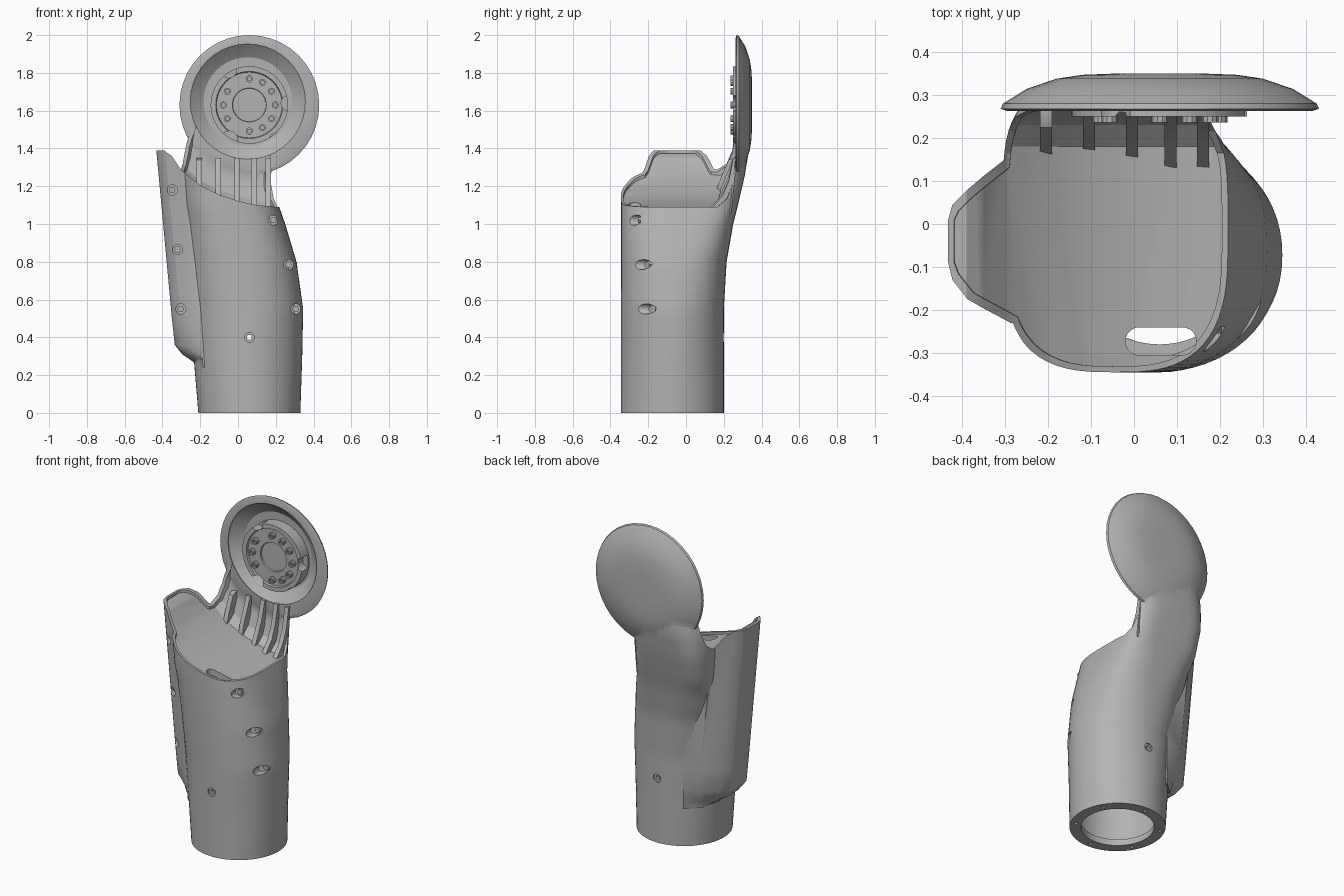
import bpy, bmesh, math

old = bpy.data.objects.get("Cube")
if old:
    bpy.data.objects.remove(old, do_unlink=True)

grey = bpy.data.materials.new("matte_grey")
grey.use_nodes = True
colour = (0.45, 0.45, 0.45, 1)
grey.diffuse_color = colour
grey.node_tree.nodes["Principled BSDF"].inputs["Base Color"].default_value = colour


def loft(name, rings):
    """Closed skin through a list of point rings."""
    bm = bmesh.new()
    rows = [[bm.verts.new(p) for p in ring] for ring in rings]
    n = len(rows[0])
    for a, b in zip(rows, rows[1:]):
        for i in range(n):
            j = (i + 1) % n
            bm.faces.new((a[i], a[j], b[j], b[i]))
    bm.faces.new(rows[0][::-1])
    bm.faces.new(rows[-1])
    bmesh.ops.recalc_face_normals(bm, faces=bm.faces)
    mesh = bpy.data.meshes.new(name)
    bm.to_mesh(mesh)
    bm.free()
    mesh.materials.append(grey)
    obj = bpy.data.objects.new(name, mesh)
    bpy.context.collection.objects.link(obj)
    return obj


def turned(name, x, z, profile, n=32):
    """Round part about the y direction; profile is (radius, y)."""
    angles = [math.tau * i / n for i in range(n)]
    return loft(name, [[(x + r * math.cos(a), y, z + r * math.sin(a)) for a in angles]
                       for r, y in profile])


def combine(target, tool, op="DIFFERENCE"):
    mod = target.modifiers.new("cut", "BOOLEAN")
    mod.operation, mod.solver, mod.object = op, "EXACT", tool
    bpy.context.view_layer.objects.active = target
    bpy.ops.object.modifier_apply(modifier=mod.name)
    bpy.data.objects.remove(tool, do_unlink=True)
    return target


def lerp_table(table, t):
    for a, b in zip(table, table[1:]):
        if t <= b[0]:
            k = max(0, (t - a[0]) / (b[0] - a[0]))
            return [p + (q - p) * k for p, q in zip(a, b)][1:]
    return list(table[-1][1:])


# Sleeve sections: z, left x, right x, front y, back y, front and back squareness
SECTIONS = [
    (0, -.21, .33, -.345, .2, 2, 2),
    (.3, -.235, .34, -.345, .2, 2, 2),
    (.55, -.25, .345, -.345, .2, 2.1, 2.1),
    (.8, -.27, .31, -.345, .215, 2.3, 2.5),
    (1.0, -.285, .25, -.345, .25, 2.6, 3.4),
    (1.1, -.295, .215, -.345, .275, 2.9, 4.5),
    (1.25, -.305, .2, -.345, .31, 3.1, 4.5),
    (1.4, -.31, .24, -.345, .335, 3.1, 3.5),
    (1.6, -.31, .32, -.345, .335, 3, 2.4),
]
RIM = [(-.5, 1.39), (-.39, 1.388), (-.35, 1.36), (-.3, 1.285), (-.2, 1.205),
       (-.1, 1.155), (0, 1.122), (.1, 1.1), (.2, 1.09), (.5, 1.085)]


def rim(x):
    return lerp_table(RIM, x)[0]


def section(z, d, n=64):
    xl, xr, yf, yb, nf, nb = lerp_table(SECTIONS, z)
    cx, cy, a, b = (xl + xr) / 2, (yf + yb) / 2, (xr - xl) / 2 - d, (yb - yf) / 2 - d
    ring = []
    for i in range(n):
        t = math.tau * i / n
        c, s = math.cos(t), math.sin(t)
        e = 2 / (nb if s > 0 else nf)
        ring.append((cx + a * math.copysign(abs(c) ** e, c),
                     cy + b * math.copysign(abs(s) ** e, s), z))
    return ring


def sleeve(d):
    """Main tube with its side ridge, shrunk inwards by d."""
    body = loft("sleeve", [section(i * .05, d) for i in range(33)])
    rings = []
    for z, x in [(.24, -.2), (.28, -.25), (.31, -.295), (.36, -.335), (.5, -.35), (1.45, -.438)]:
        x += d
        w = min(1, (z - .2) / .2)
        flare = -.19 - .1 * (z - .3) + d
        rings.append([(-.1, -.25 + d, z), (flare, -.23 + d, z),
                      (min(flare, x + .045), -.175 + d, z), (x + .01, -.13 + d, z),
                      (x, -.09, z), (x, .01, z), (x + .01, .045 - d, z),
                      (min(flare, x + .045), .08 - d, z),
                      (flare, .08 + .08 * w - d, z), (-.1, .17 - d, z)])
    return combine(body, loft("ridge", rings), "UNION")


def space_above(d):
    """Open space over the sloping deck and ahead of the neck, grown by d."""
    rings = []
    for x in sorted([-.7, .7] + [r[0] for r in RIM]):
        f = rim(x) - d
        rings.append([(x, -.8, f), (x, .165 + d, f), (x, .215 + d, f + .04),
                      (x, .245 + d, f + .12), (x, .262 + d, f + .25),
                      (x, .262 + d, 2.3), (x, -.8, 2.3)])
    return loft("space", rings)


# Sleeve with sloping deck, thin raised lip and hollow underside
arm = combine(sleeve(0), space_above(0))
combine(arm, combine(sleeve(.014), space_above(.015), "INTERSECT"))
cavity = loft("cavity", [section(z, d) for z, d in
                         [(-.02, .065), (.04, .065), (.041, .03)]] +
              [section(.1 * i, .03) for i in range(1, 15)])
combine(arm, combine(cavity, space_above(.055)))

# Round shoulder dish on the neck
CX, CZ = .06, 1.63
combine(arm, turned("dish", CX, CZ, [(.355, .263), (.37, .268), (.365, .28), (.31, .314),
                                     (.24, .338), (.18, .347), (.1, .35)], 40), "UNION")
combine(arm, turned("bowl", .052, 1.648, [(.305, .1), (.305, .268), (.28, .29),
                                          (.235, .322), (.1, .325)], 40))

# Slot in the deck
slot = []
for z in (.95, 1.3):
    ring = []
    for i in range(16):
        a = math.tau * (i + .5) / 16
        ring.append((.0625 + math.copysign(.05, math.cos(a)) + .0325 * math.cos(a),
                     -.2725 + .0325 * math.sin(a), z))
    slot.append(ring)
combine(arm, loft("slot", slot))

# Bolt pockets: x, z, depth position of the seat
POCKETS = [(-.348, 1.18, -.14), (-.32, .865, -.14), (-.303, .55, -.13),
           (.187, 1.02, -.24), (.268, .785, -.18), (.305, .55, -.15)]
for x, z, seat in POCKETS:
    combine(arm, turned("pocket", x, z, [(.027, -.6), (.027, seat)], 16))

# Through hole from front to back with shallow counterbores
combine(arm, turned("hole", CX, .4, [(.013, -.6), (.013, .6)], 12))
for y0, y1 in ((-.6, -.335), (.6, .19)):
    combine(arm, turned("counterbore", CX, .4, [(.026, y0), (.026, y1)], 16))

# Screw holes in the bottom flange
for i in range(6):
    a = math.tau * (i + .5) / 6
    x, y = CX + .238 * math.cos(a), -.0725 + .238 * math.sin(a)
    combine(arm, loft("screw_hole", [[(x + .012 * math.cos(math.tau * k / 10),
                                       y + .012 * math.sin(math.tau * k / 10), z)
                                      for k in range(10)] for z in (-.02, .03)]))
arm.name = "arm_sleeve"
parts = [arm]

# Hex bolts at the pocket seats
for x, z, seat in POCKETS:
    parts.append(turned("hex_bolt", x, z, [(.018, seat + .01), (.018, seat - .015)], 6))

# Mounting hub with notched edge and ring of bolts
hub = turned("mounting_hub", CX, CZ, [(.205, .335), (.205, .25), (.178, .25), (.174, .262),
                                      (.09, .262), (.088, .272), (.05, .272)], 40)
for x, z in ((-.05, 1.815), (-.045, 1.45), (.205, 1.44), (.27, 1.64)):
    combine(hub, turned("notch", x, z, [(.042, .1), (.042, .31)], 16))
parts.append(hub)
for deg in (0, 32, 60, 90, 148, 180, 212, 270, 300, 328):
    a = math.radians(deg)
    parts.append(turned("hub_bolt", CX + .138 * math.cos(a), CZ + .138 * math.sin(a),
                        [(.019, .27), (.019, .236), (.01, .236), (.01, .25)], 10))

# Stiffening ribs between deck and neck
for x, reach in ((-.205, .16), (-.105, .17), (-.005, .15), (.085, .12), (.16, .12)):
    f = rim(x) - .03
    parts.append(loft("neck_rib", [[(x + s, reach, f), (x + s, .19, f + .08),
                                    (x + s, .225, f + .16), (x + s, .25, 1.35),
                                    (x + s, .268, 1.35), (x + s, .24, f)]
                                   for s in (-.014, .014)]))

# Smooth shading with crisp edges
bpy.ops.object.select_all(action="DESELECT")
for part in parts:
    part.select_set(True)
bpy.context.view_layer.objects.active = arm
bpy.ops.object.shade_smooth_by_angle(angle=math.radians(30))
